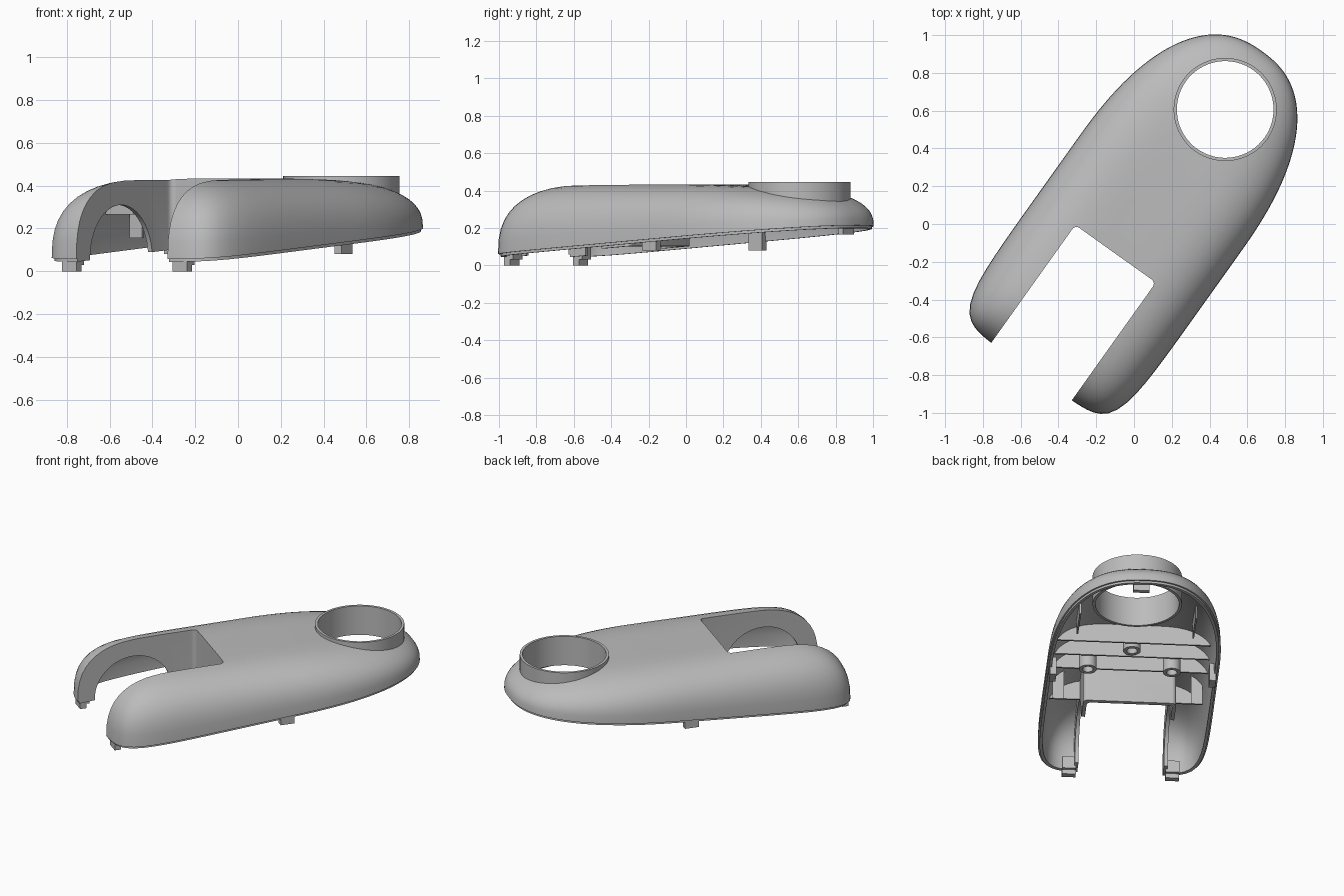
import bpy, bmesh, math
from mathutils import Matrix, Vector

if "Cube" in bpy.data.objects:
    bpy.data.objects.remove(bpy.data.objects["Cube"], do_unlink=True)

grey = bpy.data.materials.new("light grey plastic")
grey.use_nodes = True
COLOUR = (0.5, 0.5, 0.5, 1)
grey.diffuse_color = COLOUR
grey.node_tree.nodes["Principled BSDF"].inputs["Base Color"].default_value = COLOUR

# Local frame: x across the body, y along it towards the collar
HALF_W, MID_Y, FRONT, BACK = 0.526, 0.2, 0.938, 1.152
CENTRE_X, SLOT_X, TURN = 0.02, -0.008, math.radians(-35.5)
COLLAR = (0.021, 0.774)
parts = []


def make(name, bm):
    bmesh.ops.recalc_face_normals(bm, faces=bm.faces)
    mesh = bpy.data.meshes.new(name)
    bm.to_mesh(mesh)
    bm.free()
    ob = bpy.data.objects.new(name, mesh)
    bpy.context.collection.objects.link(ob)
    return ob


def boolean(ob, cutter, op="DIFFERENCE", keep=False):
    mod = ob.modifiers.new("cut", "BOOLEAN")
    mod.operation, mod.object, mod.solver = op, cutter, "EXACT"
    bpy.context.view_layer.update()
    graph = bpy.context.evaluated_depsgraph_get()
    mesh = bpy.data.meshes.new_from_object(ob.evaluated_get(graph))
    ob.modifiers.clear()
    ob.data = mesh
    if not keep:
        bpy.data.objects.remove(cutter, do_unlink=True)
    return ob


def rim_z(y):
    return 0.06 + 0.075 * (y + 0.92)


def top_z(y):
    return 0.433 - 0.05 * max(0, y - 0.1) ** 2


def dome(name, wall, lip):
    """Rounded body: stacked outlines that draw in towards the top."""
    steps, power, n = 12, 2.6, 128
    levels = [(lip[0], 0, lip[1], 0, 1), (lip[0], 0, 0, 0, 1)]
    for i in range(steps + 1):
        a = math.pi / 2 * i / steps
        s = 1 - max(0, math.cos(a)) ** (2 / power)
        levels.append((0, s, 0, math.sin(a) ** (2 / power), 1))
    levels += [(0, 1, 0, 1, k) for k in (0.75, 0.5, 0.25)]
    bm = bmesh.new()
    rings = []
    for inset, draw, dz, t, k in levels:
        ring = []
        for j in range(n):
            c, s = (f(2 * math.pi * j / n) for f in (math.cos, math.sin))
            p, length, reach = (2.4, FRONT, 0.42) if s > 0 else (7.5, BACK, 0.48)
            r = k * (abs(c) ** p + abs(s) ** p) ** (-1 / p)
            x = (HALF_W - inset - 0.36 * draw - wall) * c * r
            y = MID_Y + (length - inset - reach * draw - wall) * s * r
            z = rim_z(y) + dz + (top_z(y) - wall - rim_z(y)) * t
            ring.append(bm.verts.new((x, y, z)))
        rings.append(ring)
    for low, high in zip(rings, rings[1:]):
        for j in range(n):
            m = (j + 1) % n
            bm.faces.new((low[j], low[m], high[m], high[j]))
    bm.faces.new(rings[0])
    bm.faces.new(rings[-1])
    return make(name, bm)


def box(name, x, y, z, bevel=0):
    bm = bmesh.new()
    bmesh.ops.create_cube(bm, size=1)
    for v in bm.verts:
        v.co = Vector([(r[0] + r[1]) / 2 + c * (r[1] - r[0]) for r, c in zip((x, y, z), v.co)])
    if bevel:
        edges = [e for e in bm.edges if abs(e.verts[0].co.z - e.verts[1].co.z) > 0.1]
        bmesh.ops.bevel(bm, geom=edges, offset=bevel, segments=5, profile=0.5, affect="EDGES")
    return make(name, bm)


def slot_box(name, half, end):
    return box(name, (SLOT_X - half, SLOT_X + half), (-1.4, end), (-0.3, 0.7), 0.027)


def cylinder(name, x, y, z, radius, depth, across=False, sides=64):
    bm = bmesh.new()
    bmesh.ops.create_cone(bm, cap_ends=True, segments=sides, radius1=radius, radius2=radius, depth=depth)
    turn = Matrix.Rotation(math.pi / 2, 4, "Y") if across else Matrix()
    bmesh.ops.transform(bm, matrix=Matrix.Translation((x, y, z)) @ turn, verts=bm.verts)
    return make(name, bm)


def tube(name, x, y, z0, z1, outer, inner, sides=64):
    mid, depth = (z0 + z1) / 2, z1 - z0
    ob = cylinder(name, x, y, mid, outer, depth, sides=sides)
    boolean(ob, cylinder("bore", x, y, mid, inner, depth + 0.1, sides=sides))
    parts.append(ob)


# Hollow shell with a slot between two arms
shell = dome("shell", 0, (0.01, -0.014))
cavity = dome("cavity", 0.028, (0, -0.08))
boolean(cavity, slot_box("slot_walls", 0.285, -0.16))
boolean(shell, cavity)
boolean(shell, slot_box("slot", 0.262, -0.185))
boolean(shell, cylinder("collar_hole", *COLLAR, 0.4, 0.264, 1))
boolean(shell, cylinder("arches", SLOT_X, -0.59, 0.06, 0.25, 0.6, across=True))
parts.append(shell)

# Round collar
tube("collar", *COLLAR, 0.25, 0.445, 0.273, 0.256)

# Inner ribs trimmed to the body
trim = dome("trim", 0.015, (0, -0.08))


def rib(name, x, y, z):
    parts.append(boolean(box(name, x, y, z), trim, "INTERSECT", keep=True))


for i, y in enumerate((-0.05, 0.1, 0.25)):
    rib(f"cross_rib_{i}", (-0.6, 0.6), (y - 0.006, y + 0.006), (0.26 + 0.01 * i, 0.6))
for side, label in ((-1, "right"), (1, "left")):
    rib(f"{label}_arm_rib", sorted((SLOT_X + side * 0.275, side * 0.6)), (-0.446, -0.434), (0.265, 0.6))
    rib(f"{label}_shoulder_tab", sorted((side * 0.39, side * 0.46)), (-0.256, -0.244), (0.155, 0.6))
    rib(f"{label}_gusset", sorted((side * 0.35, side * 0.36)), (0.35, 0.6), (0.27, 0.6))
    # Side clips and feet
    x = side * 0.489
    parts.append(box(f"{label}_clip", (x - 0.02, x + 0.02), (0.09, 0.18), (0.08, 0.2)))
    x = SLOT_X + side * 0.317
    parts.append(box(f"{label}_foot", (x - 0.042, x + 0.042), (-0.93, -0.89), (0, 0.1)))
    parts.append(box(f"{label}_foot_step", (x - 0.042, x + 0.042), (-0.9, -0.87), (0.03, 0.11)))
bpy.data.objects.remove(trim, do_unlink=True)
parts.append(box("end_clip", (-0.03, 0.07), (1.065, 1.095), (0.165, 0.24)))

# Screw bosses
for i, (x, y, z) in enumerate(((-0.249, 0.03, 0.21), (0.265, 0.03, 0.21), (0.007, 0.18, 0.265))):
    tube(f"screw_boss_{i}", x, y, z, 0.415, 0.054, 0.032, 24)

# Turn everything into place, colour and shade it
place = Matrix.Rotation(TURN, 4, "Z") @ Matrix.Translation((CENTRE_X, 0, 0))
bpy.ops.object.select_all(action="DESELECT")
for ob in parts:
    ob.data.transform(place)
    ob.data.materials.clear()
    ob.data.materials.append(grey)
    ob.select_set(True)
bpy.context.view_layer.objects.active = shell
bpy.ops.object.shade_smooth_by_angle(angle=math.radians(30))
